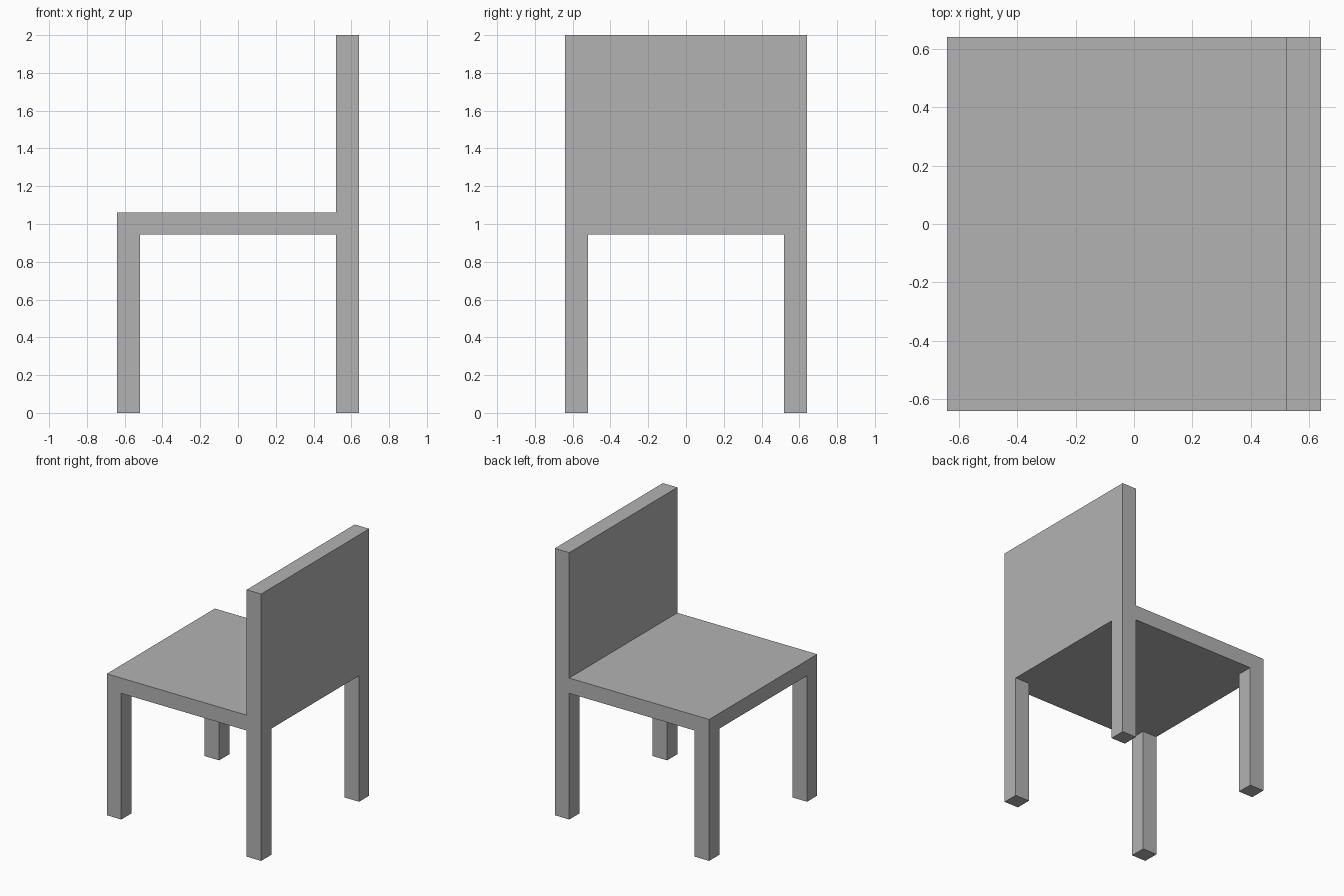
import bpy
import bmesh
from mathutils import Vector

HALF = 0.64               # half width and depth of the seat
INNER = 0.52              # inner side of the legs and backrest
SEAT_LOW, SEAT_TOP, BACK_TOP = 0.945, 1.06, 2.0

cube = bpy.data.objects.get("Cube")
if cube:
    bpy.data.objects.remove(cube, do_unlink=True)

grey = bpy.data.materials.new("plain grey")
grey.use_nodes = True
colour = (0.45, 0.45, 0.45, 1)
grey.diffuse_color = colour
grey.node_tree.nodes["Principled BSDF"].inputs["Base Color"].default_value = colour


def extrude_to(bm, faces, z):
    """Extrude the faces vertically to height z, leaving no inner faces."""
    result = bmesh.ops.extrude_face_region(bm, geom=faces)["geom"]
    for item in result:
        if isinstance(item, bmesh.types.BMVert):
            item.co.z = z
    leftover = [f for f in faces if f.is_valid]
    if leftover:
        bmesh.ops.delete(bm, geom=leftover, context="FACES")


def pick(bm, z, rule):
    """Horizontal faces at height z whose centre obeys the rule."""
    bm.normal_update()
    return [f for f in bm.faces if abs(f.normal.z) > 0.9
            and abs(f.calc_center_median().z - z) < 0.001
            and rule(f.calc_center_median())]


# Seat slab, cut along the inner sides of the legs
bm = bmesh.new()
bmesh.ops.create_cube(bm, size=1)
bmesh.ops.scale(bm, vec=(2 * HALF, 2 * HALF, SEAT_TOP - SEAT_LOW), verts=bm.verts)
bmesh.ops.translate(bm, vec=(0, 0, (SEAT_TOP + SEAT_LOW) / 2), verts=bm.verts)
for axis in (Vector((1, 0, 0)), Vector((0, 1, 0))):
    for side in (-1, 1):
        bmesh.ops.bisect_plane(bm, geom=bm.verts[:] + bm.edges[:] + bm.faces[:],
                               plane_co=axis * side * INNER, plane_no=axis)

# Four legs, pulled down from the corners
extrude_to(bm, pick(bm, SEAT_LOW, lambda c: min(abs(c.x), abs(c.y)) > INNER), 0)

# Backrest, pulled up from the strip along the +x side
extrude_to(bm, pick(bm, SEAT_TOP, lambda c: c.x > INNER), BACK_TOP)

bmesh.ops.recalc_face_normals(bm, faces=bm.faces)
mesh = bpy.data.meshes.new("chair")
bm.to_mesh(mesh)
bm.free()
mesh.materials.append(grey)
bpy.context.collection.objects.link(bpy.data.objects.new("chair", mesh))
